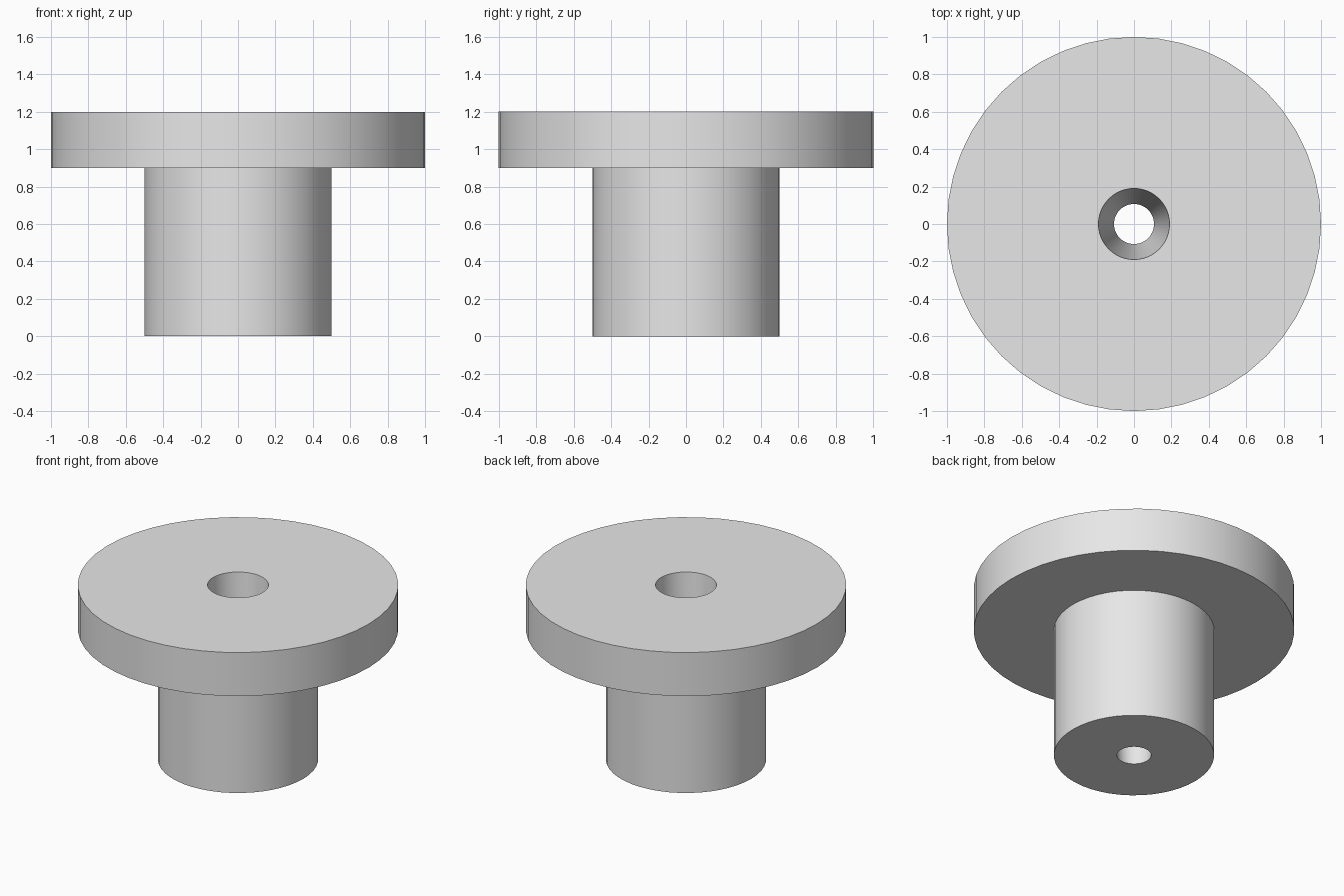
import bpy
import bmesh
from math import pi, radians
from mathutils import Matrix

cube = bpy.data.objects.get("Cube")
if cube:
    bpy.data.objects.remove(cube, do_unlink=True)

SEGMENTS = 48

grey = bpy.data.materials.new("light_grey")
grey.use_nodes = True
colour = (0.8, 0.8, 0.8, 1)
grey.diffuse_color = colour
grey.node_tree.nodes["Principled BSDF"].inputs["Base Color"].default_value = colour

# Closed half section: tapered bore, stem and wide flange
section = [(0.107, 0), (0.5, 0), (0.5, 0.9), (1, 0.9), (1, 1.2), (0.19, 1.2)]

bm = bmesh.new()
verts = [bm.verts.new((r, 0, z)) for r, z in section]
edges = [bm.edges.new((v, verts[i - 1])) for i, v in enumerate(verts)]
bmesh.ops.spin(bm, geom=verts + edges, cent=(0, 0, 0), axis=(0, 0, 1),
               angle=2 * pi, steps=SEGMENTS, use_merge=True)
bmesh.ops.remove_doubles(bm, verts=bm.verts, dist=0.0001)
bmesh.ops.recalc_face_normals(bm, faces=bm.faces)

# Flanged bushing
mesh = bpy.data.meshes.new("flanged_bushing")
bm.to_mesh(mesh)
bm.free()
mesh.materials.append(grey)
bushing = bpy.data.objects.new("flanged_bushing", mesh)
bpy.context.collection.objects.link(bushing)

bpy.ops.object.select_all(action="DESELECT")
bushing.select_set(True)
bpy.context.view_layer.objects.active = bushing
bpy.ops.object.shade_smooth_by_angle(angle=radians(30))
